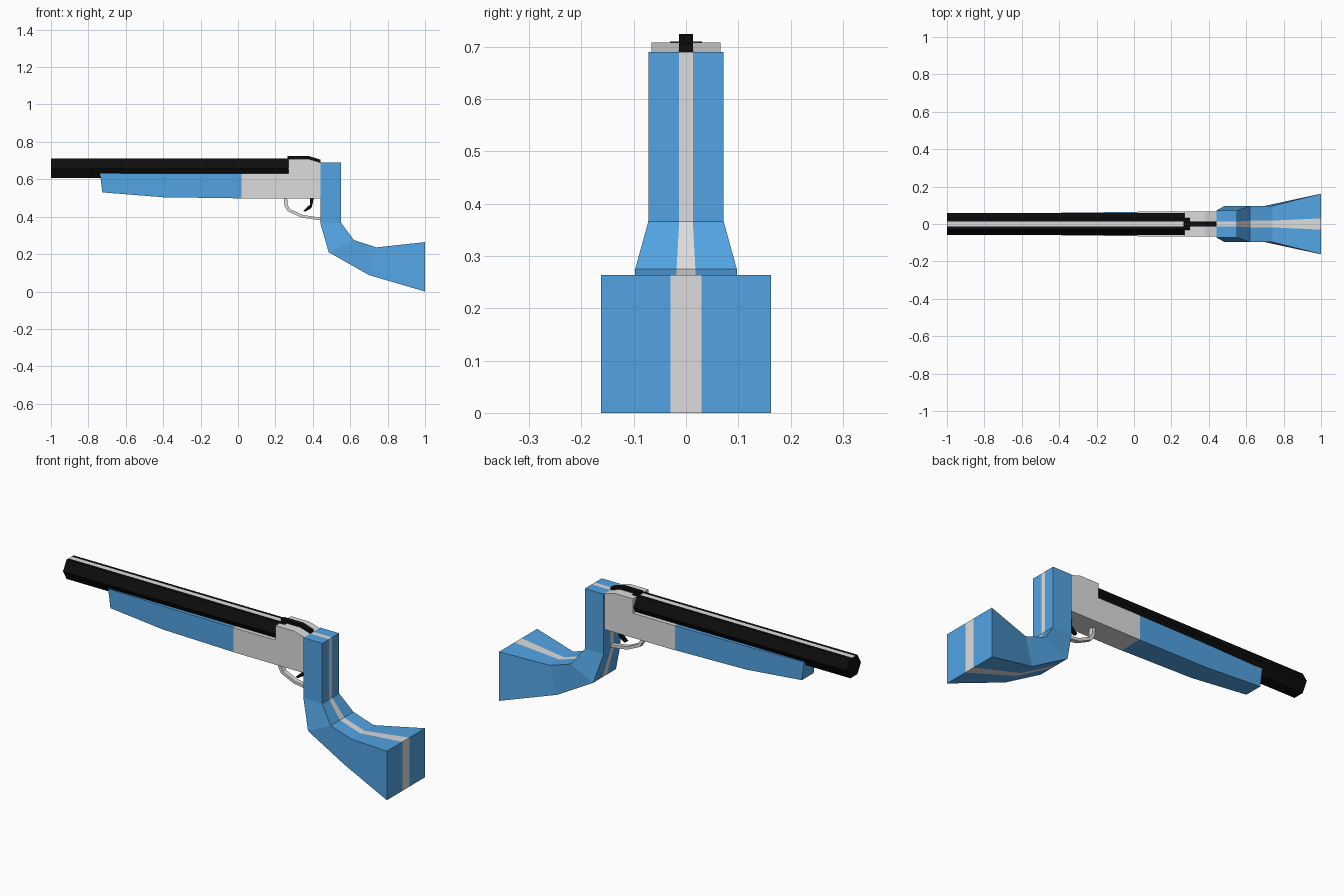
import bpy, bmesh, math

if "Cube" in bpy.data.objects:
    bpy.data.objects.remove(bpy.data.objects["Cube"])


def material(name, rgb):
    m = bpy.data.materials.new(name)
    m.diffuse_color = (*rgb, 1)
    m.use_nodes = True
    m.node_tree.nodes["Principled BSDF"].inputs["Base Color"].default_value = m.diffuse_color
    return m


BLUE = material("blue", (0.085, 0.37, 0.77))
GREY = material("light grey", (0.72, 0.72, 0.72))
BLACK = material("black", (0.004, 0.004, 0.004))


def loft(name, rings, mats, caps=None, rule=None):
    """Skin a row of closed rings; caps lists the end faces by ring index."""
    bm = bmesh.new()
    rows = [[bm.verts.new(p) for p in ring] for ring in rings]
    n = len(rings[0])
    for a, b in zip(rows, rows[1:]):
        for i in range(n):
            j = (i + 1) % n
            bm.faces.new((a[i], a[j], b[j], b[i]))
    for row in (rows[0], rows[-1]):
        for cap in caps or [range(n)]:
            bm.faces.new([row[i] for i in cap])
    bmesh.ops.recalc_face_normals(bm, faces=bm.faces)
    if rule:
        for f in bm.faces:
            f.material_index = rule(f)
    mesh = bpy.data.meshes.new(name)
    bm.to_mesh(mesh)
    bm.free()
    for m in mats:
        mesh.materials.append(m)
    obj = bpy.data.objects.new(name, mesh)
    bpy.context.collection.objects.link(obj)
    return obj


def prism(name, profile, half, mat):
    """Side profile (x, z) extruded evenly across y."""
    return loft(name, [[(x, y, z) for x, z in profile] for y in (-half, half)], [mat])


# Hexagonal barrel with a grey sighting strip along the top flat
R, CZ, S = 0.06, 0.658, 0.013
hexagon = [(R * math.cos(math.radians(a)), CZ + R * math.sin(math.radians(a)))
           for a in range(0, 360, 60)]
top = hexagon[1][1]
section = hexagon[:2] + [(S, top), (-S, top)] + hexagon[2:]
loft("barrel", [[(x, y, z) for y, z in section] for x in (-1, 0.3)], [BLACK, GREY],
     rule=lambda f: int(f.normal.z > 0.9 and abs(f.calc_center_median().y) < 0.005))

# Tapered fore-end: (x low, x high, z low, z high, half width)
fore = [(-0.725, -0.738, 0.53, 0.63, 0.05), (-0.4, -0.4, 0.504, 0.63, 0.06),
        (0.02, 0.02, 0.498, 0.63, 0.065)]
loft("fore_end", [[(xl, -w, zl), (xl, w, zl), (xh, w, zh), (xh, -w, zh)]
                  for xl, xh, zl, zh, w in fore], [BLUE])

# Stepped receiver and the black rib on it
prism("receiver", [(0.02, 0.498), (0.44, 0.498), (0.44, 0.69), (0.38, 0.708),
                   (0.27, 0.708), (0.27, 0.63), (0.02, 0.63)], 0.066, GREY)
prism("receiver_rib", [(0.265, 0.70), (0.44, 0.685), (0.44, 0.705),
                       (0.38, 0.724), (0.265, 0.724)], 0.013, BLACK)

# Bent stock with a grey centre band: (front x, z, back x, z, half width, half band)
stock = [(0.44, 0.69, 0.552, 0.69, 0.072, 0.013), (0.44, 0.366, 0.552, 0.366, 0.072, 0.013),
         (0.485, 0.21, 0.62, 0.275, 0.097, 0.018), (0.70, 0.088, 0.74, 0.236, 0.097, 0.018),
         (1.0, 0.0, 1.0, 0.264, 0.162, 0.03)]
rings = []
for xf, zf, xb, zb, w, s in stock:
    ys = (-w, -s, s, w)
    rings.append([(xf, y, zf) for y in ys] + [(xb, y, zb) for y in reversed(ys)])
loft("stock", rings, [BLUE, GREY], caps=[(0, 1, 6, 7), (1, 2, 5, 6), (2, 3, 4, 5)],
     rule=lambda f: int(abs(f.calc_center_median().y) < 0.005))

# Trigger guard and trigger
outer = [(0.245, 0.505), (0.248, 0.46), (0.265, 0.43), (0.34, 0.395), (0.445, 0.38)]
inner = [(0.445, 0.394), (0.345, 0.41), (0.28, 0.44), (0.264, 0.465), (0.263, 0.505)]
prism("trigger_guard", outer + inner, 0.013, GREY)
prism("trigger", [(0.385, 0.505), (0.385, 0.465), (0.35, 0.432), (0.36, 0.427),
                  (0.393, 0.447), (0.407, 0.505)], 0.009, BLACK)
